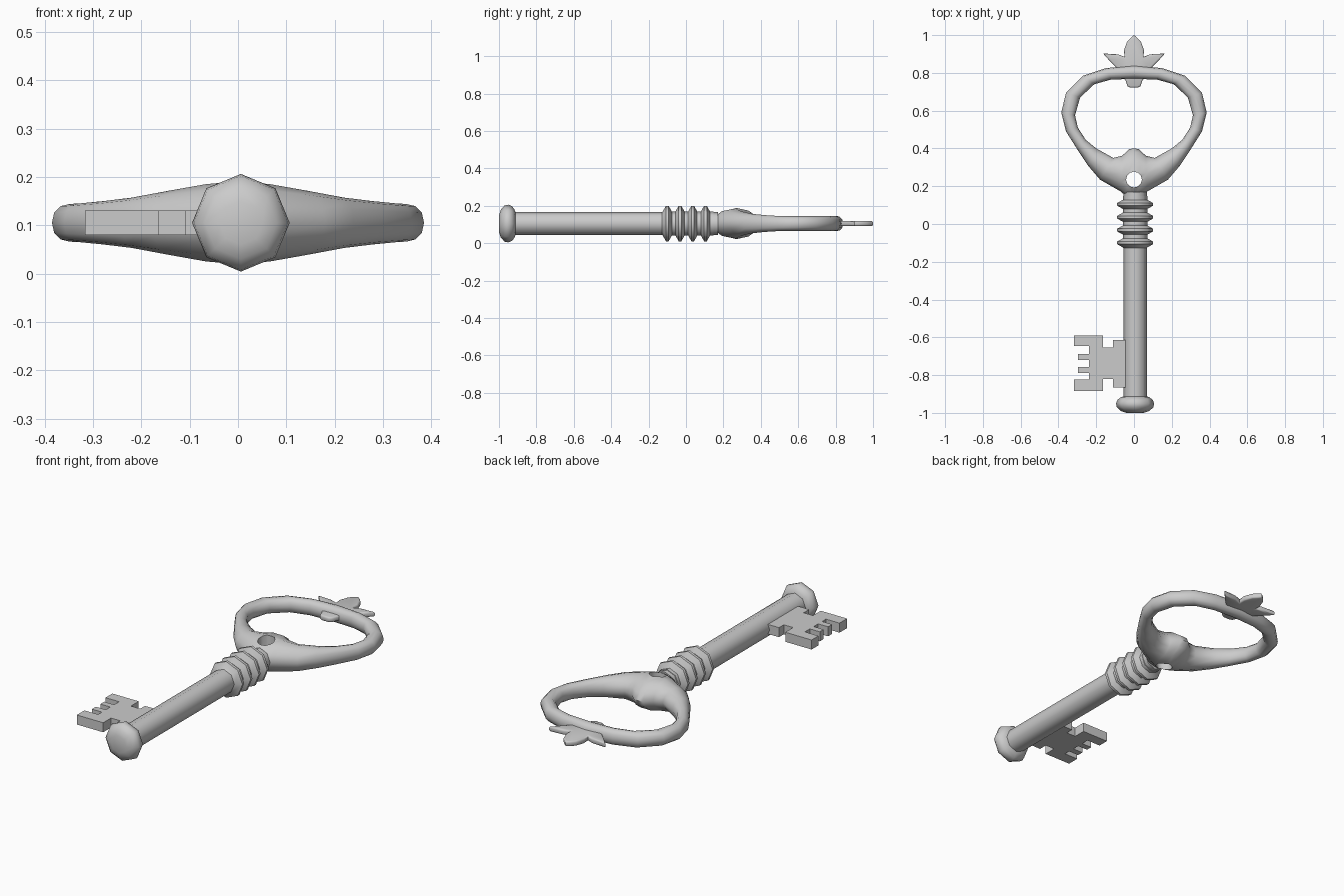
import bpy, bmesh, math
from mathutils import Vector

cube = bpy.data.objects.get("Cube")
if cube:
    bpy.data.objects.remove(cube)

MID = 0.105          # height of the key's middle plane
SHAFT_X = 0.006

metal = bpy.data.materials.new("grey metal")
metal.diffuse_color = (0.6, 0.6, 0.6, 1)
metal.use_nodes = True
metal.node_tree.nodes["Principled BSDF"].inputs["Base Color"].default_value = (0.6, 0.6, 0.6, 1)


def finish(name, bm, angle=None):
    bmesh.ops.recalc_face_normals(bm, faces=bm.faces)
    mesh = bpy.data.meshes.new(name)
    bm.to_mesh(mesh)
    bm.free()
    ob = bpy.data.objects.new(name, mesh)
    bpy.context.collection.objects.link(ob)
    mesh.materials.append(metal)
    if angle:
        bpy.ops.object.select_all(action='DESELECT')
        ob.select_set(True)
        bpy.context.view_layer.objects.active = ob
        bpy.ops.object.shade_smooth_by_angle(angle=math.radians(angle))
    return ob


def loft(bm, rings, closed=False):
    """Bridge rings of points; cap the ends when the loft is open."""
    loops = [[bm.verts.new(p) for p in ring] for ring in rings]
    pairs = list(zip(loops, loops[1:]))
    if closed:
        pairs.append((loops[-1], loops[0]))
    else:
        bm.faces.new(loops[0])
        bm.faces.new(loops[-1])
    n = len(loops[0])
    for a, b in pairs:
        for i in range(n):
            j = (i + 1) % n
            bm.faces.new((a[i], a[j], b[j], b[i]))


def turned(name, profile, sides=8):
    """Turn a (y, radius) profile around the shaft axis."""
    bm = bmesh.new()
    turns = [math.tau * i / sides for i in range(sides)]
    loft(bm, [[(SHAFT_X + r * math.cos(t), y, MID + r * math.sin(t)) for t in turns]
              for y, r in profile])
    return finish(name, bm, 50)


def plate(name, outline, thick, bevel=0, angle=None):
    bm = bmesh.new()
    face = bm.faces.new([bm.verts.new((x, y, MID - thick / 2)) for x, y in outline])
    top = bmesh.ops.extrude_face_region(bm, geom=[face])
    verts = [v for v in top["geom"] if isinstance(v, bmesh.types.BMVert)]
    bmesh.ops.translate(bm, verts=verts, vec=(0, 0, thick))
    if bevel:
        rim = [e for e in bm.edges if abs(e.verts[0].co.z - e.verts[1].co.z) < 1e-5]
        bmesh.ops.bevel(bm, geom=rim, offset=bevel, segments=2, profile=0.5, affect='EDGES')
    return finish(name, bm, angle)


# Shaft, end cap and ringed collar
turned("shaft", [(-0.93, 0.062), (0.17, 0.062)])
turned("end_cap", [(-1, 0.045), (-0.99, 0.075), (-0.97, 0.097), (-0.95, 0.101),
                   (-0.93, 0.093), (-0.917, 0.075), (-0.91, 0.055)])
collar = [(-0.13, 0.06)]
for y in (-0.1, -0.032, 0.036, 0.104):
    collar += [(y - 0.024, 0.065), (y - 0.007, 0.095), (y + 0.007, 0.095), (y + 0.024, 0.065)]
collar += [(0.147, 0.065), (0.15, 0.05)]
turned("collar", collar)

# Toothed bit
plate("bit", [(-0.317, -0.59), (-0.164, -0.59), (-0.164, -0.655), (-0.11, -0.655),
              (-0.11, -0.615), (-0.03, -0.615), (-0.03, -0.865), (-0.11, -0.865),
              (-0.11, -0.82), (-0.164, -0.82), (-0.164, -0.885), (-0.317, -0.885),
              (-0.317, -0.822), (-0.238, -0.822), (-0.238, -0.79), (-0.296, -0.79),
              (-0.296, -0.757), (-0.238, -0.757), (-0.238, -0.72), (-0.296, -0.72),
              (-0.296, -0.688), (-0.238, -0.688), (-0.238, -0.647), (-0.317, -0.647)], 0.05)

# Bow: stations of inner point, outer point, half thickness, from neck to crown
half = [((0, 0.4), (0, 0.13), 0.083),
        ((0.025, 0.397), (0.04, 0.145), 0.083),
        ((0.062, 0.362), (0.07, 0.172), 0.08),
        ((0.11, 0.35), (0.18, 0.235), 0.066),
        ((0.2, 0.4), (0.24, 0.305), 0.052),
        ((0.255, 0.445), (0.3, 0.395), 0.045),
        ((0.297, 0.51), (0.36, 0.49), 0.04),
        ((0.312, 0.575), (0.385, 0.59), 0.039),
        ((0.285, 0.67), (0.36, 0.695), 0.039),
        ((0.21, 0.74), (0.27, 0.785), 0.04),
        ((0.12, 0.765), (0.15, 0.825), 0.041),
        ((0, 0.768), (0, 0.84), 0.041)]


def mirror(p):
    return (-p[0], p[1])


stations = half + [(mirror(a), mirror(b), h) for a, b, h in half[-2:0:-1]]
bm = bmesh.new()
rings = []
for inner, outer, h in stations:
    a, b = Vector(inner), Vector(outer)
    power = 1.25 if h > 0.06 else 0.85       # pointed near the neck, full elsewhere
    ring = []
    for i in range(12):
        c, s = math.cos(math.tau * i / 12), math.sin(math.tau * i / 12)
        p = (a + b) / 2 + (b - a) / 2 * c
        ring.append((p.x, p.y, MID + h * math.copysign(abs(s) ** power, s)))
    rings.append(ring)
loft(bm, rings, closed=True)
bow = finish("bow", bm)

# Round hole through the bow's base
bm = bmesh.new()
bmesh.ops.create_cone(bm, cap_ends=True, segments=12, radius1=0.042, radius2=0.042, depth=0.4)
bmesh.ops.translate(bm, verts=bm.verts, vec=(0, 0.235, MID))
cutter = finish("hole_cutter", bm)
cutter.hide_render = True
cut = bow.modifiers.new("hole", 'BOOLEAN')
cut.object = cutter
cut.solver = 'EXACT'
bpy.context.view_layer.objects.active = bow
bow.select_set(True)
bpy.ops.object.modifier_apply(modifier=cut.name)
bpy.data.objects.remove(cutter)
bpy.ops.object.shade_smooth_by_angle(angle=math.radians(50))

# Leaf crest on the crown, with its root showing inside the bow
side = [(0.018, 0.985), (0.037, 0.965), (0.053, 0.92), (0.05, 0.885), (0.085, 0.898),
        (0.164, 0.903), (0.13, 0.865), (0.09, 0.825), (0.045, 0.76), (0.035, 0.73), (0.02, 0.722)]
plate("leaf_crest", [(0, 1)] + side + [mirror(p) for p in reversed(side)], 0.028, 0.008, 50)
